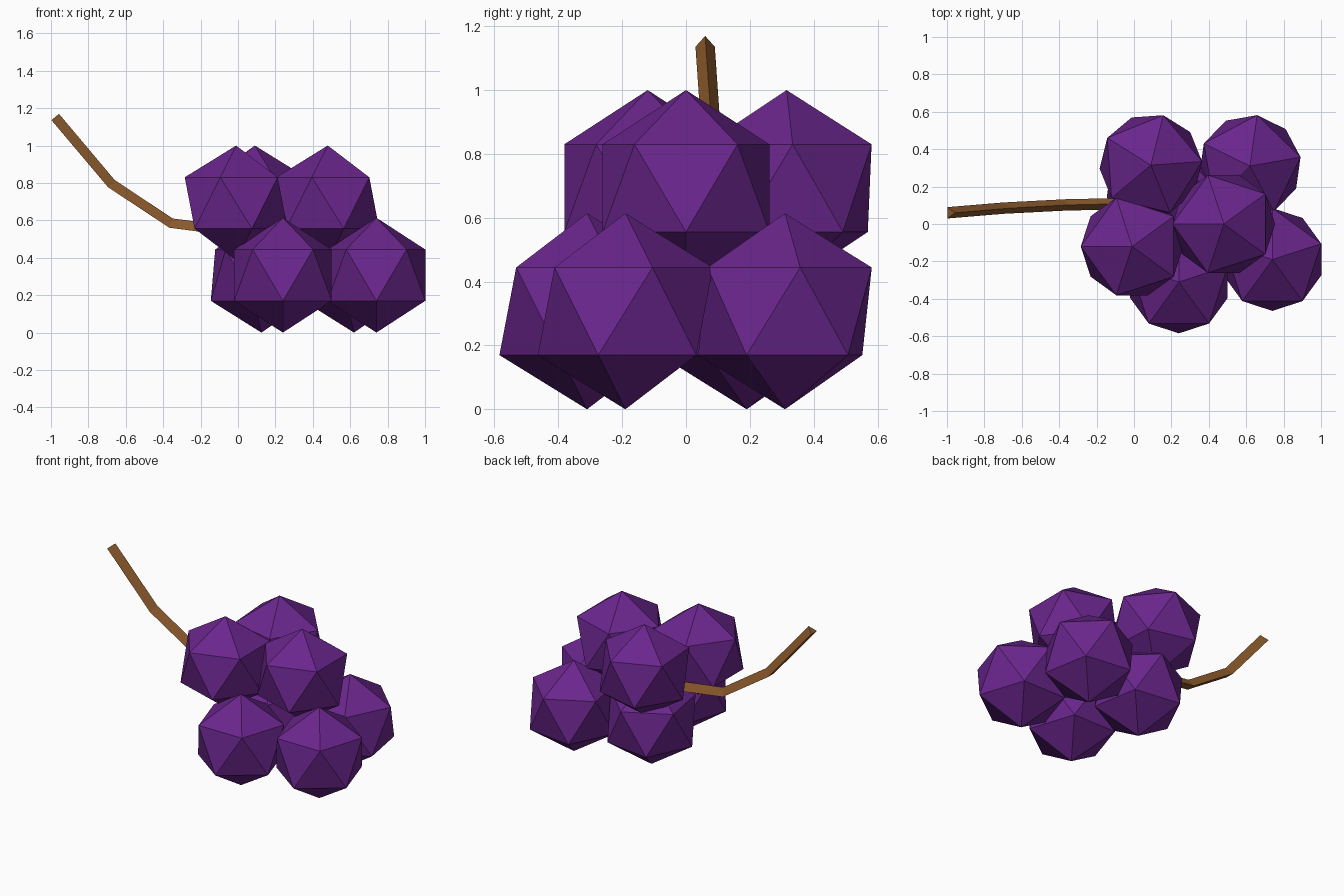
import bpy, bmesh, math
from mathutils import Vector

if "Cube" in bpy.data.objects:
    bpy.data.objects.remove(bpy.data.objects["Cube"])


def material(name, rgb):
    m = bpy.data.materials.new(name)
    m.diffuse_color = (*rgb, 1)
    m.use_nodes = True
    m.node_tree.nodes["Principled BSDF"].inputs["Base Color"].default_value = m.diffuse_color
    return m


purple = material("grape purple", (0.144, 0.019, 0.265))
brown = material("stem brown", (0.262, 0.102, 0.026))

R = 0.307  # grape radius
LOW, HIGH = R, 1.0 - R


def grape(name, x, y, z, turn):
    bpy.ops.mesh.primitive_ico_sphere_add(subdivisions=1, radius=R, location=(x, y, z),
                                          rotation=(0, 0, math.radians(turn)))
    ob = bpy.context.object
    ob.name = name
    ob.data.materials.append(purple)


# Bottom layer of four grapes, top layer of three
grapes = [
    (0.24, -0.31, LOW, 18), (0.74, -0.19, LOW, 18),
    (0.62, 0.31, LOW, 10), (0.125, 0.19, LOW, 10),
    (-0.01, -0.12, HIGH, 36), (0.48, 0.0, HIGH, 36), (0.09, 0.315, HIGH, 4),
]
for i, g in enumerate(grapes):
    grape(f"grape_{i + 1}", *g)

# Bent stem with a triangular cross-section, ridge on the upper right side
path = [Vector(p) for p in ((-0.984, 0.06, 1.147), (-0.683, 0.085, 0.79),
                            (-0.361, 0.102, 0.577), (0.0, 0.11, 0.53))]
r = 0.035
side = Vector((0, 1, 0))
bm = bmesh.new()
rings = []
for i, p in enumerate(path):
    a = (p - path[i - 1]).normalized() if i else Vector()
    b = (path[i + 1] - p).normalized() if i < len(path) - 1 else Vector()
    t = (a + b).normalized()
    up = side.cross(-t).normalized()
    if up.z < 0:
        up = -up
    rings.append([bm.verts.new(p + r * (math.cos(k * math.tau / 3) * up
                                        + math.sin(k * math.tau / 3) * side)) for k in range(3)])
for a, b in zip(rings, rings[1:]):
    for k in range(3):
        n = (k + 1) % 3
        bm.faces.new((a[k], a[n], b[n], b[k]))
bm.faces.new(rings[0])
bm.faces.new(rings[-1])
bmesh.ops.recalc_face_normals(bm, faces=bm.faces)
mesh = bpy.data.meshes.new("stem")
bm.to_mesh(mesh)
bm.free()
mesh.materials.append(brown)
bpy.context.collection.objects.link(bpy.data.objects.new("stem", mesh))
